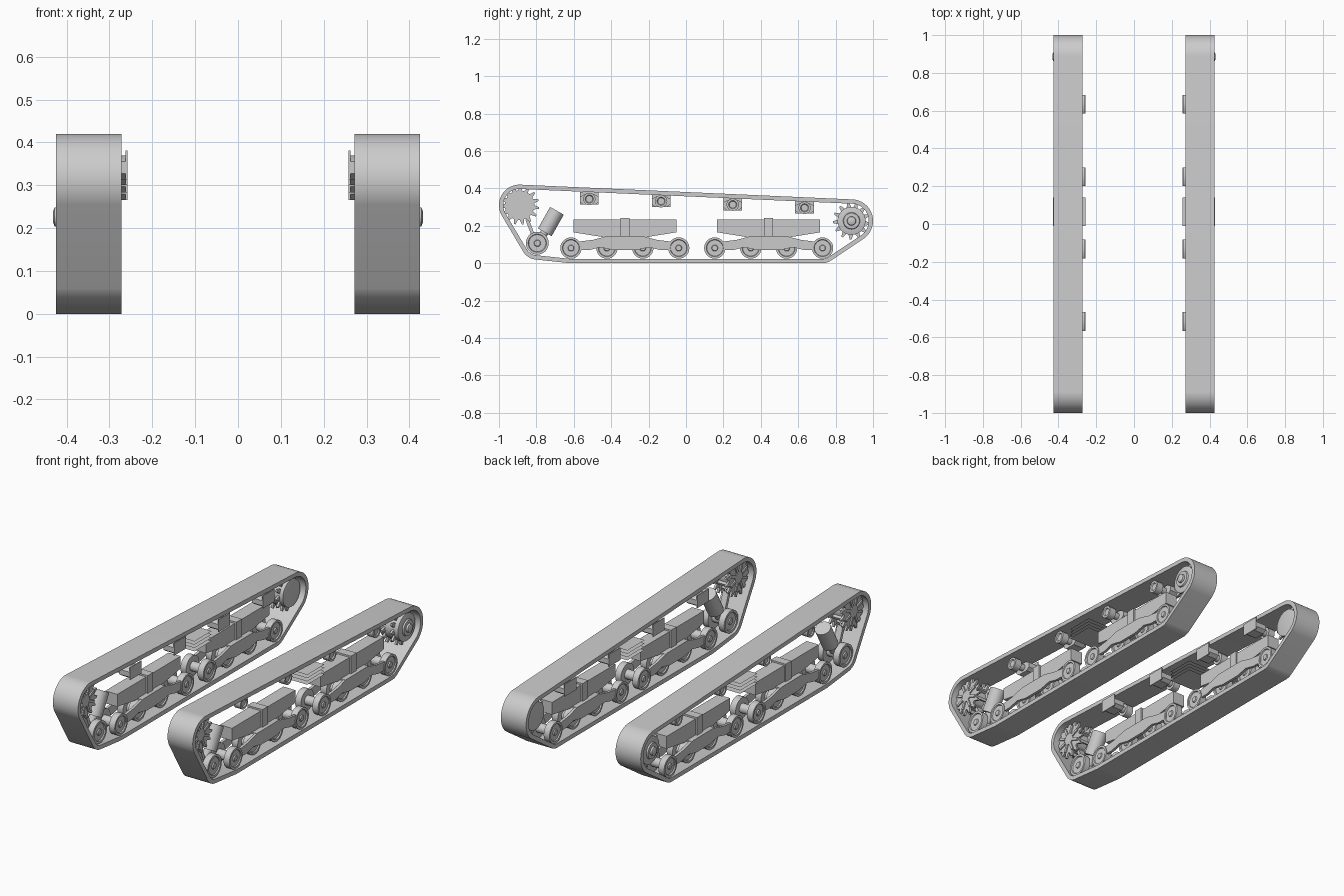
import bpy, bmesh, math

cube = bpy.data.objects.get("Cube")
if cube:
    bpy.data.objects.remove(cube, do_unlink=True)

grey = bpy.data.materials.new("plain_grey")
grey.use_nodes = True
grey.diffuse_color = (0.6, 0.6, 0.6, 1)
grey.node_tree.nodes["Principled BSDF"].inputs["Base Color"].default_value = (0.6, 0.6, 0.6, 1)

X_IN, X_OUT = 0.272, 0.425
X_MID = (X_IN + X_OUT) / 2


def finish(name, bm):
    """Turn a bmesh into a mirrored, smooth-shaded object."""
    bmesh.ops.remove_doubles(bm, verts=bm.verts, dist=1e-5)
    bmesh.ops.recalc_face_normals(bm, faces=bm.faces)
    mesh = bpy.data.meshes.new(name)
    bm.to_mesh(mesh)
    bm.free()
    mesh.materials.append(grey)
    for p in mesh.polygons:
        p.use_smooth = True
    mesh.set_sharp_from_angle(angle=math.radians(30))
    ob = bpy.data.objects.new(name, mesh)
    bpy.context.collection.objects.link(ob)
    ob.modifiers.new("other_side", 'MIRROR').use_axis[0] = True
    return ob


def prism(name, profile, x0, x1):
    """Extrude a (y, z) outline along x."""
    bm = bmesh.new()
    a = [bm.verts.new((x0, y, z)) for y, z in profile]
    b = [bm.verts.new((x1, y, z)) for y, z in profile]
    bm.faces.new(a)
    bm.faces.new(b)
    n = len(a)
    for i in range(n):
        j = (i + 1) % n
        bm.faces.new((a[i], a[j], b[j], b[i]))
    return finish(name, bm)


def box(name, y0, y1, z0, z1, x0, x1):
    return prism(name, [(y0, z0), (y1, z0), (y1, z1), (y0, z1)], x0, x1)


def bar(name, p, q, half, x0, x1):
    """Flat bar between two (y, z) points."""
    dy, dz = q[0] - p[0], q[1] - p[1]
    d = math.hypot(dy, dz)
    ny, nz = -dz / d * half, dy / d * half
    return prism(name, [(p[0] + ny, p[1] + nz), (q[0] + ny, q[1] + nz),
                        (q[0] - ny, q[1] - nz), (p[0] - ny, p[1] - nz)], x0, x1)


def lathe(name, profile, cy, cz, n=28):
    """Spin an (x, radius) profile about an axle parallel to x."""
    bm = bmesh.new()
    rings = []
    for x, r in profile:
        rings.append([bm.verts.new((x, cy + r * math.cos(math.tau * i / n),
                                    cz + r * math.sin(math.tau * i / n))) for i in range(n)])
    for a, b in zip(rings, rings[1:]):
        for i in range(n):
            j = (i + 1) % n
            bm.faces.new((a[i], a[j], b[j], b[i]))
    return finish(name, bm)


def gear(name, cy, cz, root, tip, teeth, x0, x1):
    pts = []
    for i in range(teeth):
        for k, r in ((0, root), (0.3, root), (0.55, tip), (0.75, tip)):
            t = math.tau * (i + k) / teeth
            pts.append((cy + r * math.cos(t), cz + r * math.sin(t)))
    return prism(name, pts, x0, x1)


def rod(name, p, q, radius):
    """Round rod between two (y, z) points in the middle of the track."""
    dy, dz = q[0] - p[0], q[1] - p[1]
    d = math.hypot(dy, dz)
    bm = bmesh.new()
    bmesh.ops.create_cone(bm, cap_ends=True, segments=24, radius1=radius, radius2=radius, depth=d)
    for v in bm.verts:
        t = v.co.z / d + 0.5
        v.co = (X_MID + v.co.x, p[0] + dy * t + v.co.y * dz / d, p[1] + dz * t - v.co.y * dy / d)
    return finish(name, bm)


# Track belt: outline wrapped tightly around the end wheels
SPROCKET, IDLER, REAR = (-0.89, 0.31), (-0.795, 0.107), (0.885, 0.226)
wraps = [(*SPROCKET, 0.11), (*IDLER, 0.088), (-0.615, 0.08, 0.08), (0.73, 0.08, 0.08), (*REAR, 0.115)]
bm = bmesh.new()
loops = []
STEPS = 120
for i in range(STEPS):
    t = math.tau * i / STEPS
    c, s = math.cos(t), math.sin(t)
    y, z, r = max(wraps, key=lambda w: w[0] * c + w[1] * s + w[2])
    ri = r - 0.023
    loops.append([bm.verts.new(v) for v in (
        (X_IN, y + r * c, z + r * s), (X_OUT, y + r * c, z + r * s),
        (X_OUT, y + ri * c, z + ri * s), (X_IN, y + ri * c, z + ri * s))])
for a, b in zip(loops, loops[1:] + loops[:1]):
    for k in range(4):
        m = (k + 1) % 4
        bm.faces.new((a[k], a[m], b[m], b[k]))
finish("track_belt", bm)


def wheel_pair(name, y, z, r, outer, inner):
    """Two dished rims joined by an axle."""
    w = 0.035
    lathe(name, [(inner, 0), (inner, r * .25), (inner + .006, r * .3), (inner + .006, r * .75),
                 (inner, r * .8), (inner, r), (inner + w, r), (inner + w, r * .45),
                 (outer - w, r * .45), (outer - w, r), (outer, r), (outer, r * .8),
                 (outer - .006, r * .75), (outer - .006, r * .3), (outer, r * .25), (outer, 0)], y, z)


# Bogies with four road wheels each
for label, cy in (("front", -0.327), ("rear", 0.442)):
    for i, off in enumerate((-0.288, -0.096, 0.096, 0.288)):
        end = i in (0, 3)
        wheel_pair(f"{label}_road_wheel_{i + 1}", cy + off, 0.081, 0.057,
                   0.418 if end else 0.398, 0.279 if end else 0.299)
    beam = [(-0.275, 0.165), (-0.12, 0.14), (0.12, 0.14), (0.275, 0.165), (0.275, 0.233), (-0.275, 0.233)]
    prism(f"{label}_bogie_upper_beam", [(cy + y, z) for y, z in beam], 0.312, 0.385)
    arm = [(-0.25, 0.07), (-0.19, 0.07), (-0.13, 0.085), (-0.06, 0.07), (0.06, 0.07), (0.13, 0.085),
           (0.19, 0.07), (0.25, 0.07), (0.25, 0.115), (0.17, 0.125), (0.09, 0.146),
           (-0.09, 0.146), (-0.17, 0.125), (-0.25, 0.115)]
    for side, x0 in (("inner", 0.283), ("outer", 0.399)):
        prism(f"{label}_bogie_{side}_arm", [(cy + y, z) for y, z in arm], x0, x0 + 0.015)
    box(f"{label}_bogie_bridge", cy - 0.1, cy + 0.1, 0.11, 0.145, 0.284, 0.413)
    box(f"{label}_bogie_post", cy - 0.024, cy + 0.024, 0.14, 0.242, 0.303, 0.394)

# Front sprocket with spokes
for x0 in (0.305, 0.382):
    gear("front_sprocket_teeth", *SPROCKET, 0.079, 0.105, 15, x0, x0 + 0.012)
lathe("front_sprocket_drum", [(0.3, 0), (0.3, .032), (0.312, .032), (0.312, .06), (0.387, .06),
                              (0.387, .032), (0.4, .032), (0.4, 0)], *SPROCKET)
for i in range(8):
    t = math.tau * (i + 0.5) / 8
    p, q = [(SPROCKET[0] + r * math.cos(t), SPROCKET[1] + r * math.sin(t)) for r in (0.03, 0.076)]
    bar("front_sprocket_spoke", p, q, 0.007, 0.298, 0.401)

# Rear drive wheel with protruding hub cap
for x0 in (0.315, 0.37):
    gear("rear_sprocket_teeth", *REAR, 0.074, 0.1, 13, x0, x0 + 0.012)
lathe("rear_drive_wheel", [(0.29, 0), (0.29, .05), (0.295, .075), (0.405, .075), (0.41, .055),
                           (0.41, .045), (0.418, .042), (0.418, .024), (0.428, .022),
                           (0.432, .012), (0.432, 0)], *REAR)

# Front idler with its tensioner
wheel_pair("front_idler", *IDLER, 0.061, 0.415, 0.282)
rod("tensioner_cylinder", (-0.755, 0.165), (-0.69, 0.28), 0.042)
rod("tensioner_rod", IDLER, (-0.75, 0.175), 0.022)
bar("idler_link", (-0.85, 0.235), (-0.81, 0.13), 0.009, 0.33, 0.365)

# Return rollers and brackets
for i, (y, z) in enumerate(((-0.517, 0.343), (-0.133, 0.331), (0.25, 0.313), (0.634, 0.296))):
    shape = [(-0.05, 0.012), (-0.05, -0.016), (-0.03, -0.03), (0.03, -0.03),
             (0.05, -0.016), (0.05, 0.012), (0.025, 0.026), (-0.025, 0.026)]
    prism(f"return_bracket_{i + 1}", [(y + a, z + b) for a, b in shape], 0.263, 0.325)
    box(f"return_mount_plate_{i + 1}", y - 0.05, y + 0.05, z - 0.03, z + 0.038, 0.258, 0.263)
    lathe(f"return_roller_{i + 1}", [(0.32, 0), (0.32, .018), (0.36, .018), (0.36, .033),
                                     (0.4, .033), (0.4, .022), (0.394, .018), (0.394, 0)], y, z)

# Stacked thin sheets between the bogies
for i in range(4):
    bm = bmesh.new()
    z = 0.258 + 0.018 * i
    bm.faces.new([bm.verts.new((x, y, z)) for x, y in
                  ((0.258, -0.01), (0.428, -0.01), (0.428, 0.14), (0.258, 0.14))])
    finish(f"centre_sheet_{i + 1}", bm)
